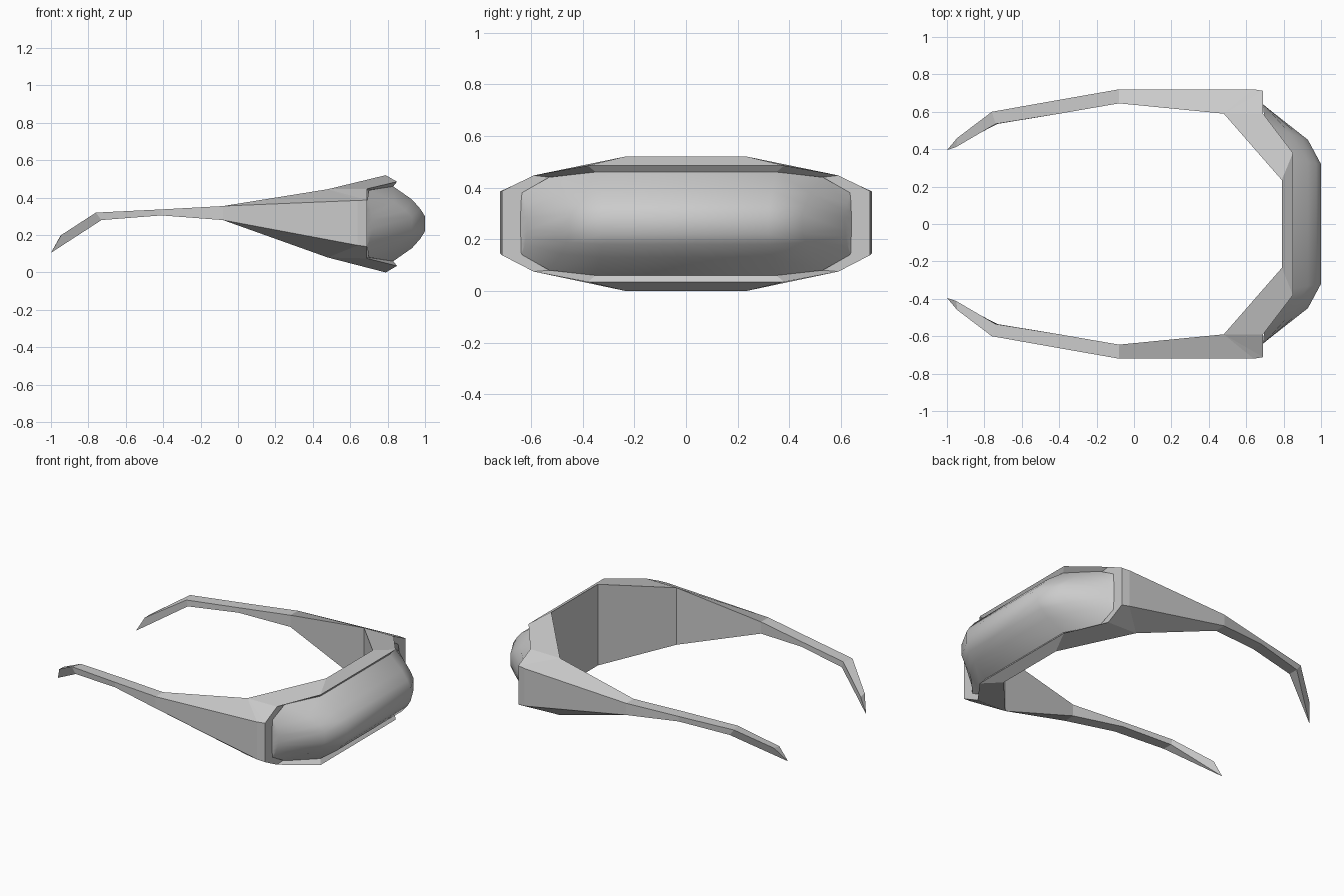
import bpy, bmesh
from mathutils import Vector

if "Cube" in bpy.data.objects:
    bpy.data.objects.remove(bpy.data.objects["Cube"])


def finish(name, bm):
    """Turn a half model into an object mirrored across y."""
    bmesh.ops.remove_doubles(bm, verts=bm.verts, dist=0.0005)
    bmesh.ops.recalc_face_normals(bm, faces=bm.faces)
    me = bpy.data.meshes.new(name)
    bm.to_mesh(me)
    bm.free()
    ob = bpy.data.objects.new(name, me)
    bpy.context.collection.objects.link(ob)
    m = ob.modifiers.new("Mirror", 'MIRROR')
    m.use_axis = (False, True, False)
    m.merge_threshold = 0.001
    return ob


# Visor frame and temple arms: every station is a top/bottom vertex pair
bm = bmesh.new()


def pair(x, y, top, bottom, xb=None, yb=None):
    return (bm.verts.new((x, y, top)),
            bm.verts.new((x if xb is None else xb, y if yb is None else yb, bottom)))


def deck(*pairs):
    """Matching faces on the top and the underside."""
    for k in (0, 1):
        bm.faces.new([p[k] for p in pairs])


def wall(*pairs):
    """Upright faces joining successive pairs."""
    for a, b in zip(pairs, pairs[1:]):
        bm.faces.new((a[0], b[0], b[1], a[1]))


inner = [pair(.79, 0, .52, 0), pair(.79, .235, .52, 0),
         pair(.48, .59, .445, .08), pair(-.08, .645, .355, .28)]
lip = [pair(.85, 0, .485, .035), pair(.85, .38, .485, .035),
       pair(.69, .59, .447, .075), pair(.69, .712, .387, .138)]
seat = [pair(.83, 0, .46, .06), pair(.83, .35, .46, .06),
        pair(.69, .53, .44, .08), pair(.69, .64, .38, .15)]
side = [pair(.64, .72, .385, .145), pair(-.08, .72, .355, .28)]

for i in range(3):
    if i < 2:
        deck(inner[i], lip[i], lip[i + 1], inner[i + 1])
    deck(lip[i], seat[i], seat[i + 1], lip[i + 1])
deck(inner[2], lip[2], lip[3])
deck(inner[2], lip[3], side[0])
deck(inner[2], side[0], side[1], inner[3])
wall(*inner)
wall(*seat)
wall(seat[3], lip[3], side[0], side[1])

# Thin arm continuing to the hooked tip
arm_out = [side[1], pair(-.41, .662, .337, .305), pair(-.76, .60, .32, .28, -.73),
           pair(-.945, .46, .20, .105, -1, .395)]
arm_in = [inner[3], pair(-.41, .588, .337, .305), pair(-.74, .535, .318, .28, -.73),
          pair(-.95, .412, .195, .105, -1, .395)]
for i in range(3):
    deck(arm_out[i], arm_out[i + 1], arm_in[i + 1], arm_in[i])
wall(*arm_out)
wall(*arm_in)
wall(arm_out[3], arm_in[3])
finish("visor_frame", bm)

# Bulging smooth lens: rim point, front point, half height per station
bm = bmesh.new()
stations = [((.83, 0), (1, 0), .2), ((.83, .35), (1, .32), .2),
            ((.70, .53), (.93, .45), .18), ((.69, .635), (.72, .615), .12),
            ((.688, .64), (.69, .64), .115)]
profile = [(1, 0), (.65, .59), (.4, .85), (.2, 1),
           (-.2, 1), (-.4, .85), (-.65, .59), (-1, 0)]
rows = []
for rim, front, half in stations:
    row = []
    for h, d in profile:
        p = Vector(rim).lerp(Vector(front), d)
        row.append(bm.verts.new((p.x, p.y, .26 + h * half)))
    rows.append(row)
for a, b in zip(rows, rows[1:]):
    for k in range(len(profile) - 1):
        bm.faces.new((a[k], b[k], b[k + 1], a[k + 1]))
lens = finish("lens", bm)
for f in lens.data.polygons:
    f.use_smooth = True
# make sure the lens faces outward
if lens.data.polygons[3].normal.x < 0:
    lens.data.flip_normals()
